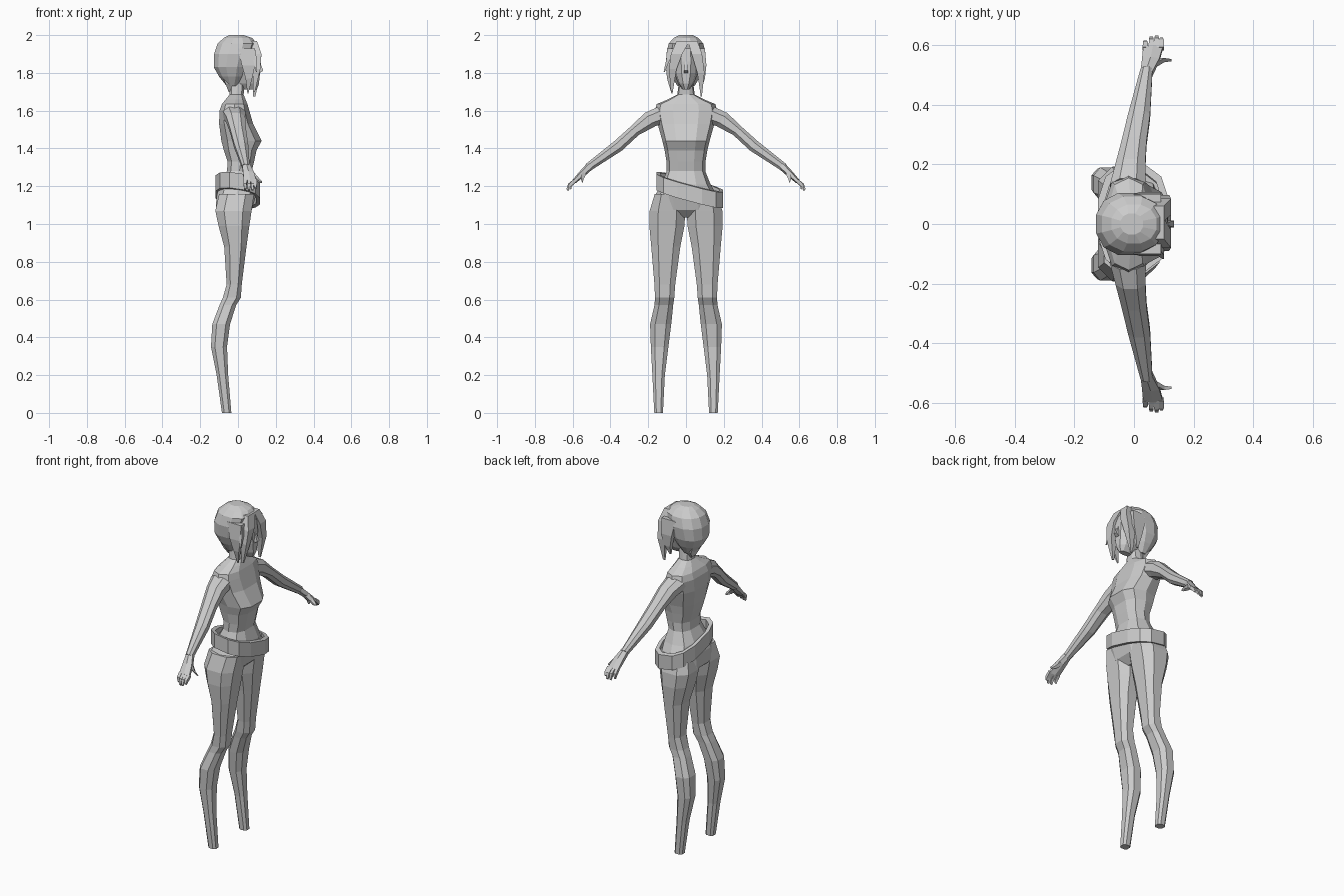
import bpy, bmesh, math
from mathutils import Vector as V

grey = bpy.data.materials.new("plain grey")
grey.diffuse_color = (0.6, 0.6, 0.6, 1)


def finish(name, bm, mirror=False):
    bmesh.ops.recalc_face_normals(bm, faces=bm.faces)
    me = bpy.data.meshes.new(name)
    bm.to_mesh(me)
    bm.free()
    me.materials.append(grey)
    ob = bpy.data.objects.new(name, me)
    bpy.context.collection.objects.link(ob)
    if mirror:
        m = ob.modifiers.new("mirror", 'MIRROR')
        m.use_axis = (False, True, False)
        m.use_mirror_merge = False
    return ob


def ring(c, u, v, n, e):
    """Superellipse section around c; u and v are half-axis vectors."""
    pts = []
    for i in range(n):
        a = 2 * math.pi * (i + 0.5) / n
        pts.append((math.copysign(abs(math.cos(a)) ** e, math.cos(a)),
                    math.copysign(abs(math.sin(a)) ** e, math.sin(a))))
    mx, my = max(p[0] for p in pts), max(p[1] for p in pts)
    return [V(c) + V(u) * (p / mx) + V(v) * (q / my) for p, q in pts]


def loft(bm, rings, closed=False):
    vs = [[bm.verts.new(p) for p in r] for r in rings]
    n = len(vs[0])
    pairs = list(zip(vs, vs[1:])) + ([(vs[-1], vs[0])] if closed else [])
    for a, b in pairs:
        for i in range(n):
            j = (i + 1) % n
            bm.faces.new((a[i], a[j], b[j], b[i]))
    if not closed:
        bm.faces.new(vs[0])
        bm.faces.new(vs[-1])


def stack(name, secs, n=8, e=0.8, mirror=False):
    """Horizontal sections: z, back x, front x, low y, high y."""
    bm = bmesh.new()
    loft(bm, [ring(((b + f) / 2, (l + h) / 2, z), ((f - b) / 2, 0, 0),
                   (0, (h - l) / 2, 0), n, e) for z, b, f, l, h in secs])
    return finish(name, bm, mirror)


def limb(bm, secs, n=6):
    """Sections along the sloping arm: centre, half x, half thickness."""
    up = V((0, 0.64, 0.77))
    loft(bm, [ring(c, (a, 0, 0), up * b, n, 0.85) for c, a, b in secs])


def sym(rows):
    return [(z, b, f, -h, h) for z, b, f, h in rows]


# torso and neck
stack("torso", sym([
    (1.035, -.07, .03, .06), (1.075, -.118, .073, .16), (1.15, -.113, .095, .165),
    (1.21, -.095, .095, .13), (1.28, -.058, .073, .102), (1.33, -.055, .085, .103),
    (1.39, -.075, .098, .113), (1.44, -.088, .125, .125), (1.53, -.10, .08, .15),
    (1.60, -.098, .06, .165), (1.635, -.085, .05, .155), (1.66, -.065, .04, .095),
    (1.685, -.045, .03, .046), (1.75, -.045, .035, .038)]), n=10, e=0.75)

# legs
stack("leg", [
    (0, -.085, -.035, .122, .168), (.20, -.113, -.052, .112, .178),
    (.35, -.143, -.058, .093, .186), (.47, -.136, -.042, .078, .19),
    (.57, -.098, -.01, .068, .167), (.61, -.08, .015, .062, .164),
    (.68, -.06, .02, .057, .167), (.88, -.073, .045, .03, .184),
    (.99, -.103, .06, .008, .194), (1.07, -.12, .072, .004, .192),
    (1.16, -.10, .085, .02, .165)], n=8, e=0.75, mirror=True)

# slanted belt
bm = bmesh.new()
loops = []
for inset, dz in ((0, -.042), (0, .042), (.022, .042), (.022, -.042)):
    r = ring((-.002, .02, 0), (.118 - inset, 0, 0), (0, .176 - inset, 0), 12, 0.75)
    loops.append([V((p.x, p.y, 1.185 - .27 * p.y - .15 * p.x + dz)) for p in r])
loft(bm, loops, closed=True)
finish("belt", bm)

# arms
bm = bmesh.new()
limb(bm, [((-.02, .12, 1.58), .06, .05), ((-.012, .19, 1.553), .05, .045),
          ((0, .27, 1.495), .042, .031), ((.017, .36, 1.413), .037, .032),
          ((.042, .515, 1.302), .02, .022)], n=8)
finish("arm", bm, True)

# hands with fingers and thumb
bm = bmesh.new()
limb(bm, [((.042, .505, 1.31), .02, .022), ((.056, .55, 1.266), .029, .018),
          ((.064, .592, 1.225), .033, .012)])
for x, y, z in ((.038, .612, 1.185), (.058, .626, 1.178), (.076, .63, 1.18), (.092, .622, 1.19)):
    limb(bm, [((x, .588, 1.23), .009, .009), ((x, (.594 + y) / 2 + .006, 1.207), .008, .009),
              ((x, y, z), .005, .005)], 4)
limb(bm, [((.06, .535, 1.275), .016, .012), ((.09, .55, 1.245), .012, .011),
          ((.12, .55, 1.222), .006, .006)], 4)
finish("hand", bm, True)

# face and nose
stack("face", sym([
    (1.712, .02, .10, .018), (1.745, -.03, .112, .042), (1.80, -.05, .114, .063),
    (1.86, -.06, .113, .07), (1.93, -.06, .105, .065)]), n=10, e=0.85)
stack("nose", sym([
    (1.80, .10, .115, .010), (1.812, .10, .134, .011), (1.86, .10, .115, .005)]), n=4, e=1)

# hair cap
stack("hair", sym([
    (1.73, -.06, .0, .045), (1.78, -.10, .035, .075), (1.83, -.128, .06, .095),
    (1.90, -.127, .085, .104), (1.955, -.108, .10, .092), (1.985, -.075, .075, .065),
    (2.0, -.045, .03, .035)]), n=12, e=0.9)

# hanging fringe and side strands
strands = {
    "fringe_right": [(1.97, .05, .10, -.05, .02), (1.90, .085, .124, -.08, -.02),
                     (1.82, .08, .118, -.09, -.05), (1.70, .08, .09, -.08, -.07)],
    "fringe_left": [(1.97, .05, .10, .01, .06), (1.90, .085, .124, .03, .085),
                    (1.80, .075, .118, .06, .098), (1.675, .08, .092, .078, .084)],
    "side_strand_right": [(1.93, .0, .09, -.10, -.06), (1.84, .02, .09, -.108, -.075),
                          (1.77, .04, .075, -.10, -.08), (1.69, .05, .055, -.077, -.072)],
    "side_strand_left": [(1.93, .0, .09, .06, .10), (1.84, .02, .09, .075, .108),
                         (1.77, .035, .07, .075, .10), (1.72, .04, .05, .078, .084)],
    "loose_strand": [(1.93, .06, .09, -.09, -.06), (1.87, .08, .10, -.105, -.085),
                     (1.805, .095, .10, -.118, -.112)],
    "nape_strand": [(1.80, -.09, -.03, -.06, .06), (1.74, -.065, -.03, -.045, .045),
                    (1.70, -.05, -.04, -.02, .02)],
}
for name, secs in strands.items():
    stack(name, secs, n=4, e=1)
